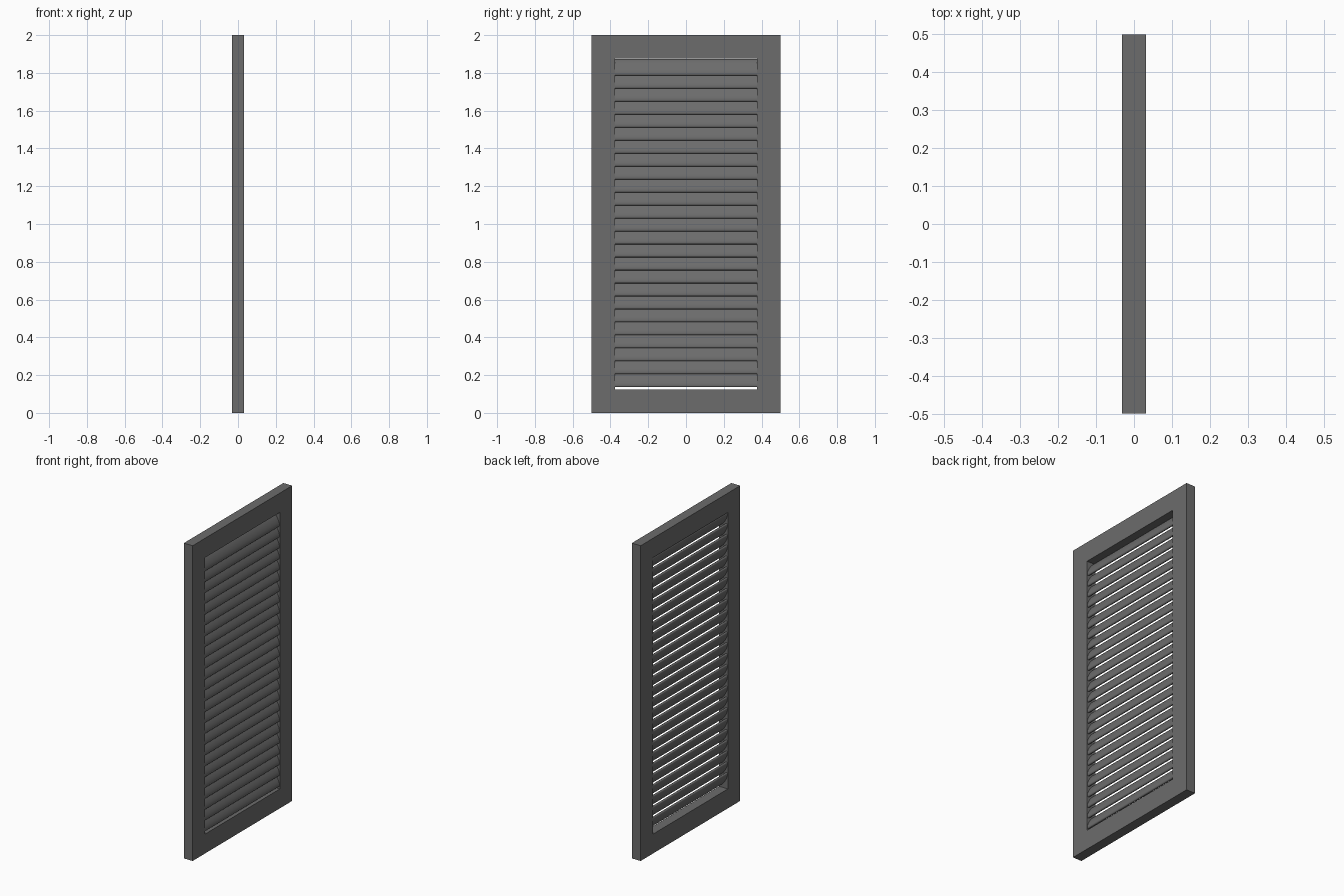
import bpy, bmesh, math

if "Cube" in bpy.data.objects:
    bpy.data.objects.remove(bpy.data.objects["Cube"])

DEPTH, WIDTH, HEIGHT = 0.062, 0.998, 2.0
BORDER = 0.123          # visible width of stiles and rails
SLATS, FIRST, LAST = 25, 0.180, 1.830

grey = bpy.data.materials.new("dark grey paint")
grey.diffuse_color = (0.15, 0.15, 0.15, 1)
grey.use_nodes = True
grey.node_tree.nodes["Principled BSDF"].inputs["Base Color"].default_value = grey.diffuse_color


def make_object(name, bm):
    bmesh.ops.recalc_face_normals(bm, faces=bm.faces)
    mesh = bpy.data.meshes.new(name)
    bm.to_mesh(mesh)
    bm.free()
    mesh.materials.append(grey)
    obj = bpy.data.objects.new(name, mesh)
    bpy.context.collection.objects.link(obj)
    return obj


# Rectangular frame: outer and inner loops on both faces, joined into a ring
bm = bmesh.new()
loops = []
for x in (-DEPTH / 2, DEPTH / 2):
    for inset in (0, BORDER):
        w = WIDTH / 2 - inset
        lo, hi = inset, HEIGHT - inset
        loops.append([bm.verts.new((x, y, z))
                      for y, z in ((-w, lo), (w, lo), (w, hi), (-w, hi))])
back_out, back_in, front_out, front_in = loops
for a, b in ((back_out, back_in), (front_out, front_in),
             (back_out, front_out), (back_in, front_in)):
    for i in range(4):
        j = (i + 1) % 4
        bm.faces.new((a[i], a[j], b[j], b[i]))
make_object("shutter_frame", bm)

# Tilted slats with an elliptical section, sloping down towards +x
SIDES, HALF_LEN, HALF_THICK = 24, 0.050, 0.0155
TILT = math.radians(60)
half_width = WIDTH / 2 - BORDER + 0.002
for n in range(SLATS):
    zc = FIRST + (LAST - FIRST) * n / (SLATS - 1)
    bm = bmesh.new()
    ends = []
    for y in (-half_width, half_width):
        ring = []
        for k in range(SIDES):
            t = 2 * math.pi * k / SIDES
            u, v = HALF_LEN * math.cos(t), HALF_THICK * math.sin(t)
            x = -u * math.cos(TILT) + v * math.sin(TILT)
            z = u * math.sin(TILT) + v * math.cos(TILT)
            ring.append(bm.verts.new((x, y, zc + z)))
        ends.append(ring)
        bm.faces.new(ring)
    for k in range(SIDES):
        j = (k + 1) % SIDES
        bm.faces.new((ends[0][k], ends[0][j], ends[1][j], ends[1][k]))
    slat = make_object(f"slat_{n + 1:02d}", bm)
    # Smooth the long curved faces, leave the end caps flat
    for face in slat.data.polygons:
        face.use_smooth = len(face.vertices) == 4
    for edge in slat.data.edges:
        a, b = (slat.data.vertices[i].co.y for i in edge.vertices)
        edge.use_edge_sharp = abs(a - b) < 1e-4
